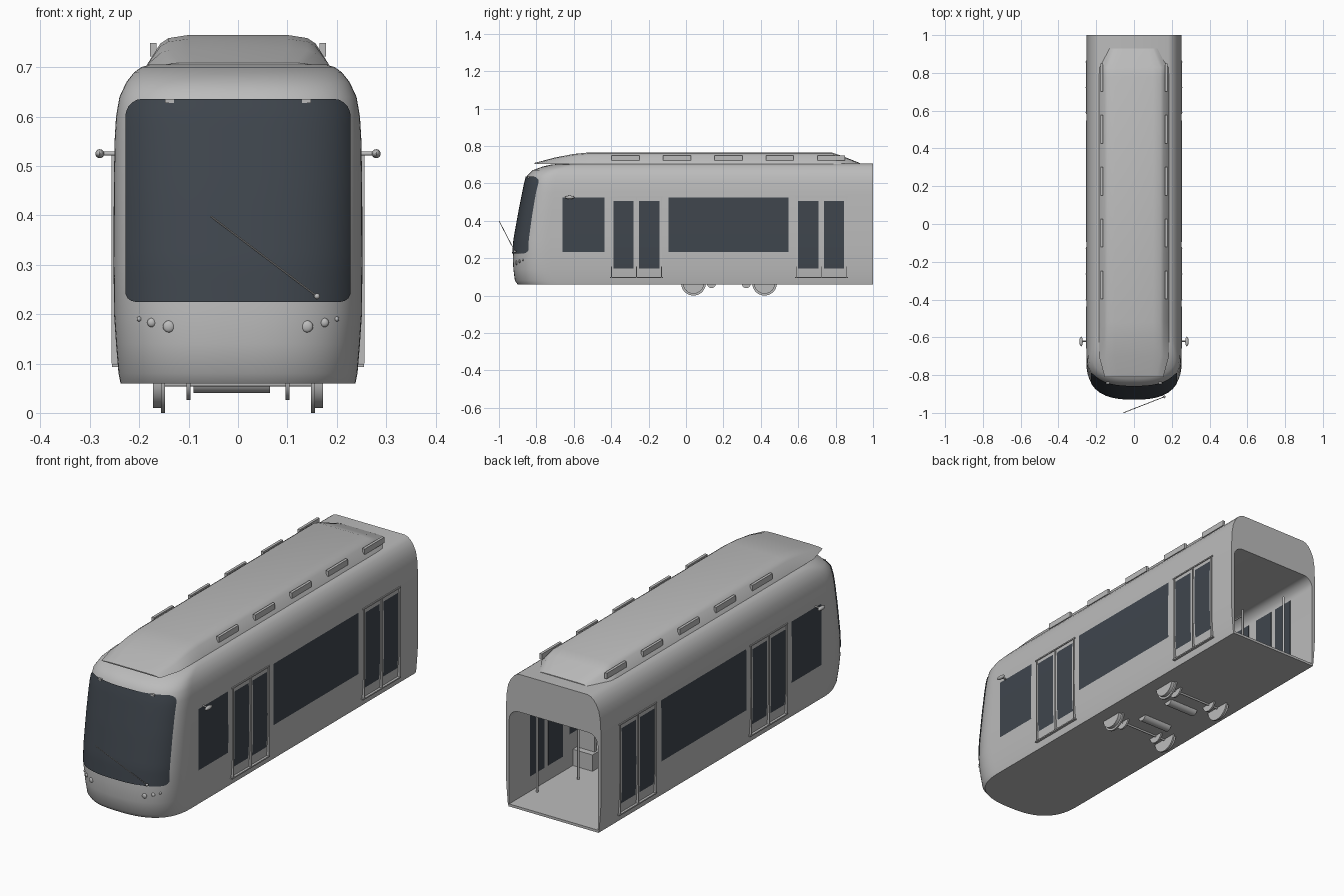
import bpy, bmesh, math
from mathutils import Vector

cube = bpy.data.objects.get("Cube")
if cube:
    bpy.data.objects.remove(cube, do_unlink=True)


def material(name, rgb):
    m = bpy.data.materials.new(name)
    m.use_nodes = True
    m.diffuse_color = (*rgb, 1)
    m.node_tree.nodes["Principled BSDF"].inputs["Base Color"].default_value = (*rgb, 1)
    return m


GREY = material("light_grey", (0.5, 0.5, 0.5))
GLASS = material("dark_glass", (0.05, 0.061, 0.075))


def finish(bm, name, mat=GREY, smooth=True):
    bmesh.ops.remove_doubles(bm, verts=bm.verts, dist=1e-5)
    bmesh.ops.recalc_face_normals(bm, faces=bm.faces)
    me = bpy.data.meshes.new(name)
    bm.to_mesh(me)
    bm.free()
    me.materials.append(mat)
    ob = bpy.data.objects.new(name, me)
    bpy.context.collection.objects.link(ob)
    if smooth:
        bpy.ops.object.select_all(action='DESELECT')
        ob.select_set(True)
        bpy.context.view_layer.objects.active = ob
        bpy.ops.object.shade_smooth_by_angle(angle=math.radians(35))
    return ob


def loft(bm, rings, closed=True, cap_start=True, cap_end=True):
    rows = [[bm.verts.new(p) for p in r] for r in rings]
    n = len(rows[0])
    for a, b in zip(rows, rows[1:]):
        for i in range(n if closed else n - 1):
            j = (i + 1) % n
            bm.faces.new((a[i], a[j], b[j], b[i]))
    if cap_start:
        bm.faces.new(rows[0])
    if cap_end:
        bm.faces.new(rows[-1])
    return rows


def box(name, x, y, z, mat=GREY):
    bm = bmesh.new()
    loft(bm, [[(x[0], y[0], h), (x[1], y[0], h), (x[1], y[1], h), (x[0], y[1], h)] for h in z])
    return finish(bm, name, mat, False)


def rod(name, a, b, r, sides=12):
    a, b = Vector(a), Vector(b)
    bm = bmesh.new()
    bmesh.ops.create_cone(bm, cap_ends=True, segments=sides, radius1=r, radius2=r, depth=(b - a).length)
    q = (b - a).to_track_quat('Z', 'Y')
    for v in bm.verts:
        v.co = q @ v.co + (a + b) / 2
    return finish(bm, name)


def ball(name, c, s):
    bm = bmesh.new()
    bmesh.ops.create_uvsphere(bm, u_segments=16, v_segments=10, radius=1)
    for v in bm.verts:
        v.co = Vector([p * k + o for p, k, o in zip(v.co, s, c)])
    return finish(bm, name)


# Body shape: height, half width, nose position
LAYERS = [(.06, .238, -.9), (.08, .242, -.915), (.14, .247, -.923), (.2, .251, -.926), (.3, .252, -.917),
          (.45, .2515, -.89), (.55, .25, -.87), (.6, .247, -.86), (.64, .24, -.85), (.67, .226, -.82),
          (.69, .21, -.765), (.7, .196, -.72), (.705, .18, -.67)]
POWER = 2.6


def section(z):
    for (z0, w0, f0), (z1, w1, f1) in zip(LAYERS, LAYERS[1:]):
        if z <= z1:
            t = (z - z0) / (z1 - z0)
            return w0 + t * (w1 - w0), f0 + t * (f1 - f0), .22 - .1 * z


def nose_y(x, z):
    w, f, d = section(z)
    return f + d * (1 - (1 - min(1, abs(x) / w) ** POWER) ** (1 / POWER))


# Outer body shell, with floor and roof
def outline(z, steps=48):
    w, f, d = section(z)
    pts = [(w, 1, z)]
    for i in range(steps + 1):
        a = math.pi * i / steps
        c, s = math.cos(a), max(0, math.sin(a))
        pts.append((math.copysign(abs(c) ** (2 / POWER), c) * w, f + d * (1 - s ** (2 / POWER)), z))
    return pts + [(-w, 1, z)]


bm = bmesh.new()
loft(bm, [outline(z) for z, w, f in LAYERS], closed=False)
finish(bm, "body_shell")

# Interior lining, open at the rear, with rounded upper corners
HW, FLOOR, CEIL, R = .234, .072, .525, .05
opening = [(HW, FLOOR)]
for i in range(9):
    a = math.pi / 2 * i / 8
    opening.append((HW - R + R * math.cos(a), CEIL - R + R * math.sin(a)))
opening += [(-x, z) for x, z in reversed(opening)]
bm = bmesh.new()
loft(bm, [[(x, y, z) for x, z in opening] for y in (1, -.72)], cap_start=False)
lining = finish(bm, "interior_lining")
lining.data.flip_normals()

# Rear wall around the opening
bm = bmesh.new()
outer = [(w, z) for z, w, f in LAYERS]
outer += [(-x, z) for x, z in reversed(outer)]
for loop in (outer, opening):
    vs = [bm.verts.new((x, 1, z)) for x, z in loop]
    for a, b in zip(vs, vs[1:] + vs[:1]):
        bm.edges.new((a, b))
bmesh.ops.triangle_fill(bm, edges=bm.edges[:], use_beauty=True)
finish(bm, "rear_wall", smooth=False)

# Windscreen following the curved nose
bm = bmesh.new()
Z0, Z1, rows = .225, .636, []
for j in range(25):
    z = (Z0 + Z1) / 2 - (Z1 - Z0) / 2 * math.cos(math.pi * j / 24)
    hw = .228
    for edge, r in ((z - Z0, .02), (Z1 - z, .035)):
        if edge < r:
            hw += math.sqrt(max(0, r * r - (r - edge) ** 2)) - r
    xs = [hw * math.sin(math.pi / 2 * (i / 20 - 1)) for i in range(41)]
    rows.append([(x, nose_y(x, z) - .006, z) for x in xs])
loft(bm, rows, closed=False, cap_start=False, cap_end=False)
finish(bm, "windscreen", GLASS)


# Side glass, outside and inside
def side_glass(name, s, y0, y1, z0, z1):
    bm = bmesh.new()
    zs = [z0] + [z for z, w, f in LAYERS if z0 < z < z1] + [z1]
    loft(bm, [[(s * (section(z)[0] + .002), y, z) for y in (y0, y1)] for z in zs], False, False, False)
    finish(bm, name, GLASS)
    box(name + "_inside", (s * (HW - .003), s * (HW - .001)), (y0, y1), (z0, min(z1, CEIL - R)), GLASS)


for s, side in ((1, "left"), (-1, "right")):
    side_glass(side + "_cab_window", s, -.66, -.436, .232, .524)
    side_glass(side + "_main_window", s, -.094, .548, .232, .524)
    for y, door in ((-.398, "front_door"), (.59, "rear_door")):
        label = side + "_" + door
        for k, off in enumerate((.01, .148)):
            side_glass(f"{label}_glass_{k}", s, y + off, y + off + .108, .145, .505)
        # Door rails and posts
        for z in (.096, .526):
            box(label + "_rail", (s * .24, s * .255), (y - .008, y + .275), (z - .003, z + .003))
        for off in (0, .133, .267):
            box(label + "_post", (s * .24, s * .256), (y + off - .002, y + off + .002), (.1, .526))
    # Mirror
    rod(side + "_mirror_arm", (s * .245, -.62, .525), (s * .28, -.62, .525), .004)
    ball(side + "_mirror", (s * .28, -.622, .525), (.009, .026, .009))
    # Headlights and upper corner lamps
    for x, z, r in ((.14, .175, .012), (.175, .183, .009), (.2, .19, .005)):
        ball(side + "_headlight", (s * x, nose_y(x, z), z), (r, .006, r))
    box(side + "_corner_lamp", (s * .13, s * .148), (nose_y(.14, .63) - .01, nose_y(.14, .63)), (.628, .636))
    # Roof vents
    for k in range(5):
        y = -.398 + k * .275
        box(f"{side}_roof_vent_{k}", (s * .165, s * .178), (y, y + .149), (.722, .749))
    # Interior poles, hand rails and benches
    for x, y in ((.205, .83), (.135, .62), (.135, -.1), (.135, -.42)):
        rod(side + "_pole", (s * x, y, FLOOR), (s * x, y, .49), .005)
    rod(side + "_hand_rail", (s * .135, -.42, .46), (s * .135, .62, .46), .004)
    box(side + "_bench", (s * .13, s * HW), (-.06, .52), (FLOOR, .15))
    for y in (-.03, .22, .47):
        box(side + "_seat_back", (s * .14, s * .225), (y, y + .02), (.15, .28))

# Roof pod: position, half base width, top height
POD = [(-.81, .155, .709), (-.7, .185, .738), (-.6, .185, .757), (-.52, .185, .765),
       (.78, .185, .765), (.83, .182, .748), (.93, .13, .708)]
rings = []
for y, b, top in POD:
    h = top - .704
    half = [(b, .704), (b * .85, .704 + h * .72), (b * .76, .704 + h * .9), (b * .55, top)]
    rings.append([(x, y, z) for x, z in half] + [(-x, y, z) for x, z in reversed(half)])
bm = bmesh.new()
loft(bm, rings)
finish(bm, "roof_pod")

# Wiper
rod("wiper_arm", (.16, -.915, .236), (-.055, -.999, .398), .002, 8)
ball("wiper_pivot", (.16, -.915, .236), (.006, .008, .006))


# Bogie: lower halves of wheels and brake discs hang below the floor
def half_disc(name, x0, x1, y, r):
    bm = bmesh.new()
    arc = [(math.cos(math.pi * i / 24), math.sin(math.pi * i / 24)) for i in range(25)]
    loft(bm, [[(x, y + r * c, .066 - r * s) for c, s in arc] for x in (x0, x1)])
    finish(bm, name)


for y in (.04, .42):
    for s in (1, -1):
        half_disc("wheel_tread", s * .15, s * .172, y, .056)
        half_disc("wheel_flange", s * .148, s * .156, y, .066)
        half_disc("brake_disc", s * .096, s * .104, y, .04)
    rod("axle", (-.15, y, .058), (.15, y, .058), .005)
for y in (.136, .322):
    rod("motor", (-.09, y, .064), (.065, y, .064), .024, 20)
